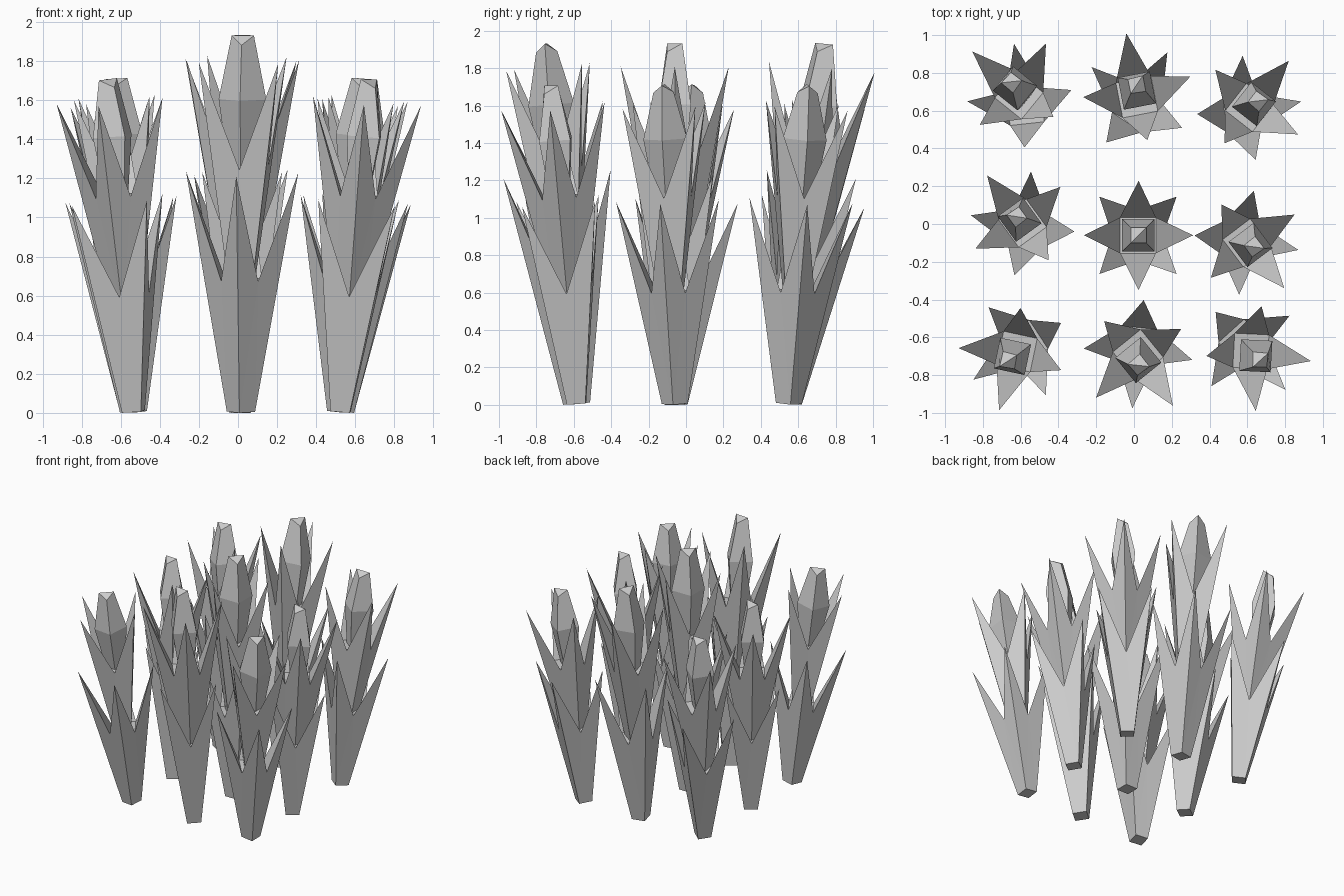
import bpy
import math
from mathutils import Matrix, Vector

cube = bpy.data.objects.get("Cube")
if cube:
    bpy.data.objects.remove(cube, do_unlink=True)

grey = bpy.data.materials.new("plain_grey")
grey.use_nodes = True
grey.diffuse_color = (0.6, 0.6, 0.6, 1)
grey.node_tree.nodes["Principled BSDF"].inputs["Base Color"].default_value = (0.6, 0.6, 0.6, 1)


def ring(radius, z, turn=0):
    """Four points of a square, first corner at the given angle."""
    return [Vector((radius * math.cos(a), radius * math.sin(a), z))
            for a in (math.radians(turn + 90 * i) for i in range(4))]


def make_mesh(name, verts, faces):
    mesh = bpy.data.meshes.new(name)
    mesh.from_pydata(verts, [], faces)
    mesh.materials.append(grey)
    mesh.update()
    return mesh


def leaf_sheath():
    """Square flaring sheath: corners rise into leaf tips, sides end in notches."""
    # indices: base 0-3, tips 4-7, notches 8-11 (notch i sits between tips i and i+1)
    verts = ring(0.07, 0) + ring(0.278, 1.09) + ring(0.129, 0.6, 45)
    faces = [(3, 2, 1, 0), (8, 9, 10, 11)]
    for i in range(4):
        j = (i + 1) % 4
        faces += [(i, j, 8 + i), (i, 8 + i, 4 + i), (j, 4 + j, 8 + i),
                  (4 + j, 8 + j, 8 + i)]
    return make_mesh("leaf_sheath", verts, faces)


def ear_bud():
    """Four-sided bud, widest in the middle, with a folded top."""
    top = ring(0.055, 1.71)
    top[1].z = top[3].z = 1.67
    verts = ring(0.065, 1.08) + ring(0.118, 1.42) + top
    faces = [(3, 2, 1, 0), (8, 9, 10), (8, 10, 11)]
    for k in (0, 4):
        for i in range(4):
            j = (i + 1) % 4
            faces.append((k + i, k + j, k + 4 + j, k + 4 + i))
    return make_mesh("ear_bud", verts, faces)


sheath, bud = leaf_sheath(), ear_bud()


def add_part(name, mesh, matrix):
    obj = bpy.data.objects.new(name, mesh)
    bpy.context.collection.objects.link(obj)
    obj.matrix_world = matrix


# Plants on a three by three grid: turn in degrees, lean along x and y
columns = {"right": -0.535, "middle": 0.015, "left": 0.525}
rows = {"front": -0.585, "centre": -0.06, "back": 0.55}
plants = {
    ("front", "right"): (33, -0.077, -0.082),
    ("front", "middle"): (-6, 0.005, -0.085),
    ("front", "left"): (42, 0.085, -0.08),
    ("centre", "right"): (-9, -0.05, 0.058),
    ("centre", "middle"): (45, 0.005, 0.0),
    ("centre", "left"): (-8, 0.065, -0.036),
    ("back", "right"): (6, -0.067, 0.12),
    ("back", "middle"): (56, 0.0, 0.098),
    ("back", "left"): (7, 0.078, 0.06),
}
for (row, col), (turn, lean_x, lean_y) in plants.items():
    # the middle column stands taller
    width, height = (1.04, 1.13) if col == "middle" else (1, 1)
    lean = Vector((0, 0, 1)).rotation_difference(Vector((lean_x, lean_y, 1)))
    lift = 0.07 * math.hypot(lean_x, lean_y)
    place = (Matrix.Translation((columns[col], rows[row], lift))
             @ lean.to_matrix().to_4x4()
             @ Matrix.Rotation(math.radians(turn), 4, "Z")
             @ Matrix.Diagonal((width, width, height, 1)))
    upper = Matrix.Translation((0, 0, 0.51)) @ Matrix.Rotation(math.radians(45), 4, "Z")
    label = f"{row}_{col}"
    add_part(f"{label}_lower_leaves", sheath, place)
    add_part(f"{label}_upper_leaves", sheath, place @ upper)
    add_part(f"{label}_ear", bud, place)
